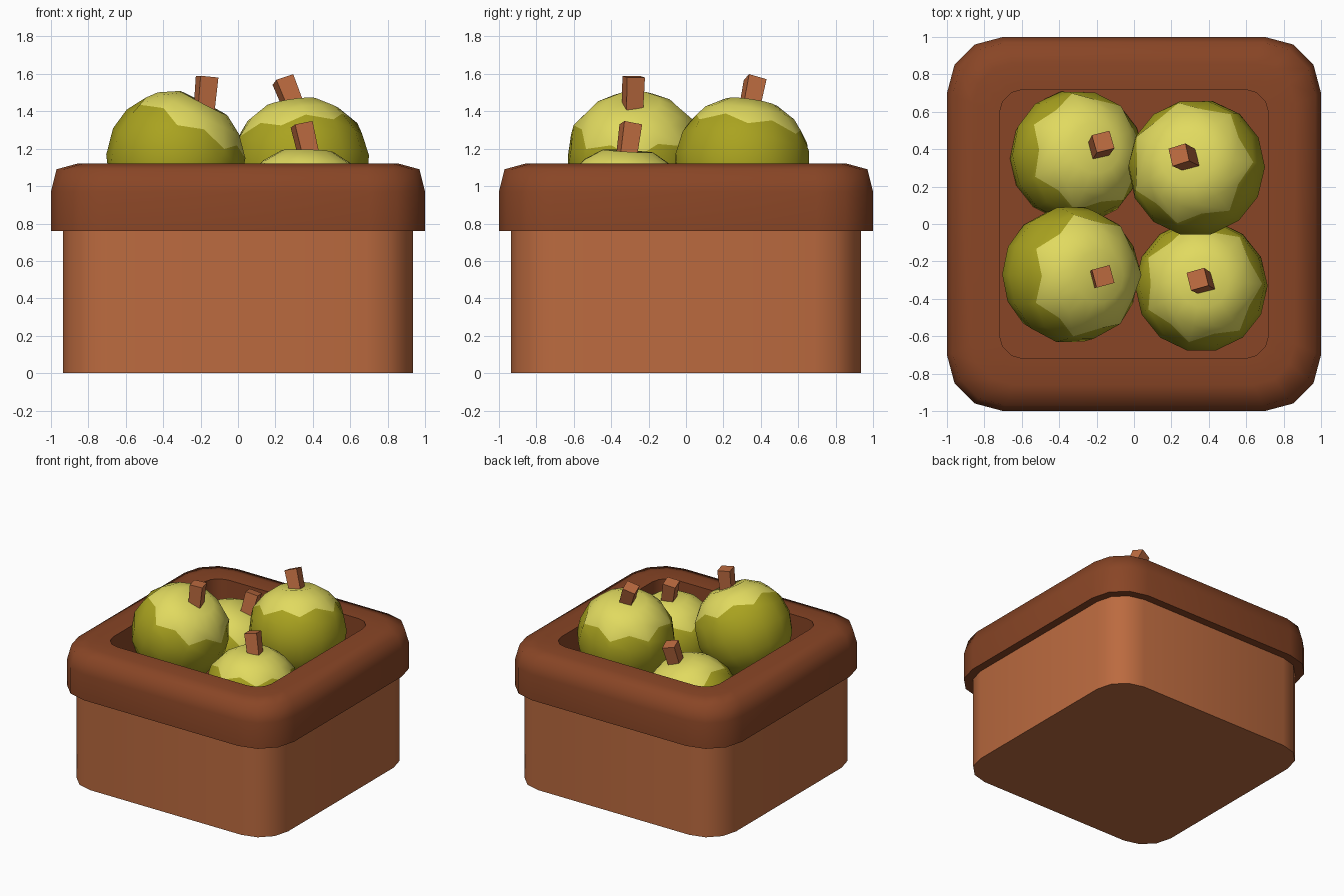
import bpy, bmesh, math
from mathutils import Vector, Matrix

if "Cube" in bpy.data.objects:
    bpy.data.objects.remove(bpy.data.objects["Cube"])


def material(name, rgb):
    m = bpy.data.materials.new(name)
    m.diffuse_color = (*rgb, 1)
    m.use_nodes = True
    m.node_tree.nodes["Principled BSDF"].inputs["Base Color"].default_value = m.diffuse_color
    return m


WOOD = material("light wood", (0.50, 0.145, 0.05))
RIM = material("dark wood", (0.25, 0.06, 0.019))
LIGHT = material("yellow green", (0.75, 0.70, 0.115))
GREEN = material("olive green", (0.40, 0.366, 0.014))


def rounded_square(half, radius, segs=3):
    """Outline of a square with rounded corners, counter-clockwise."""
    pts = []
    for q in range(4):
        mid = math.pi / 4 + q * math.pi / 2
        cx = math.copysign(half - radius, math.cos(mid))
        cy = math.copysign(half - radius, math.sin(mid))
        for i in range(segs + 1):
            a = q * math.pi / 2 + i / segs * math.pi / 2
            pts.append((cx + radius * math.cos(a), cy + radius * math.sin(a)))
    return pts


def finish(bm, name, mats, angle):
    bmesh.ops.recalc_face_normals(bm, faces=bm.faces)
    me = bpy.data.meshes.new(name)
    bm.to_mesh(me)
    bm.free()
    ob = bpy.data.objects.new(name, me)
    bpy.context.collection.objects.link(ob)
    for m in mats:
        me.materials.append(m)
    bpy.ops.object.select_all(action='DESELECT')
    ob.select_set(True)
    bpy.context.view_layer.objects.active = ob
    bpy.ops.object.shade_smooth_by_angle(angle=math.radians(angle))
    return ob


def bridge(bm, loops, faces_out=None):
    """Quads between consecutive closed vertex loops."""
    for a, b in zip(loops, loops[1:]):
        n = len(a)
        for i in range(n):
            j = (i + 1) % n
            bm.faces.new((a[i], a[j], b[j], b[i]))


def loft(name, sections, mat, angle=65):
    """Capped stack of rounded squares: (half size, corner radius, height)."""
    bm = bmesh.new()
    loops = [[bm.verts.new((x, y, z)) for x, y in rounded_square(h, r)]
             for h, r, z in sections]
    bridge(bm, loops)
    bm.faces.new(loops[0])
    bm.faces.new(loops[-1])
    return finish(bm, name, [mat], angle)


# box body, and overhanging rim with a recessed inside
loft("box_body", [(0.935, 0.25, 0), (0.935, 0.25, 0.765)], WOOD)
loft("box_rim", [(0.90, 0.24, 0.76), (1.0, 0.30, 0.76), (1.0, 0.30, 0.97),
                 (0.97, 0.28, 1.09), (0.86, 0.22, 1.12),
                 (0.72, 0.13, 1.12), (0.72, 0.13, 0.77)], RIM)

# fruit half-profile (radius, height); ring CAP is the zigzag colour border
PROFILE = [(0.14, 0.335), (0.24, 0.275), (0.305, 0.20), (0.343, 0.12),
           (0.362, 0), (0.33, -0.14), (0.24, -0.27), (0.12, -0.33)]
CAP = 2
SIDES = 14


def fruit(name, centre, lean, scale=1.0):
    bm = bmesh.new()
    loops = []
    for k, (r, z) in enumerate(PROFILE):
        loop = []
        for i in range(SIDES):
            a = 2 * math.pi * i / SIDES
            w = (0.022 if i % 2 else -0.022) if k == CAP else 0
            loop.append(bm.verts.new(((r - w) * math.cos(a), (r - w) * math.sin(a), z + w)))
        loops.append(loop)
    bridge(bm, loops)
    for pole, loop in ((0.325, loops[0]), (-0.31, loops[-1])):
        p = bm.verts.new((0, 0, pole))
        for i in range(SIDES):
            bm.faces.new((p, loop[i], loop[(i + 1) % SIDES]))
    # light cap above the zigzag, green below
    for f in bm.faces:
        f.material_index = 0 if f.calc_center_median().z > 0.2 else 1
    turn = Vector((0, 0, 1)).rotation_difference(Vector(lean)).to_matrix().to_4x4()
    bm.transform(Matrix.Translation(centre) @ turn @ Matrix.Scale(scale, 4))
    return finish(bm, name, [LIGHT, GREEN], 60)


def stem(name, base, tip):
    base, tip = Vector(base), Vector(tip)
    d = tip - base
    base -= d * 0.35
    d = tip - base
    bm = bmesh.new()
    bmesh.ops.create_cone(bm, cap_ends=True, segments=4, radius1=0.064,
                          radius2=0.07, depth=d.length)
    turn = Vector((0, 0, 1)).rotation_difference(d).to_matrix().to_4x4()
    bm.transform(Matrix.Translation((base + tip) / 2) @ turn
                 @ Matrix.Rotation(math.radians(60), 4, 'Z'))
    return finish(bm, name, [WOOD], 30)


# four fruits: place, centre, lean, size, stem base and tip
FRUITS = [
    ("back_left", (-0.31, 0.36, 0.79), (0.11, 0.05, 0.33), 0.99,
     (-0.19, 0.40, 1.08), (-0.165, 0.44, 1.24)),
    ("back_right", (0.335, 0.30, 1.11), (-0.05, 0.05, 0.33), 1.02,
     (0.30, 0.34, 1.42), (0.24, 0.37, 1.57)),
    ("front_left", (-0.34, -0.27, 1.14), (0.16, -0.01, 0.31), 1.02,
     (-0.18, -0.285, 1.42), (-0.165, -0.28, 1.585)),
    ("front_right", (0.36, -0.33, 0.86), (0.01, 0.02, 0.33), 0.98,
     (0.375, -0.315, 1.18), (0.34, -0.295, 1.33)),
]
for place, centre, lean, size, base, tip in FRUITS:
    fruit("fruit_" + place, centre, lean, size)
    stem("stem_" + place, base, tip)
